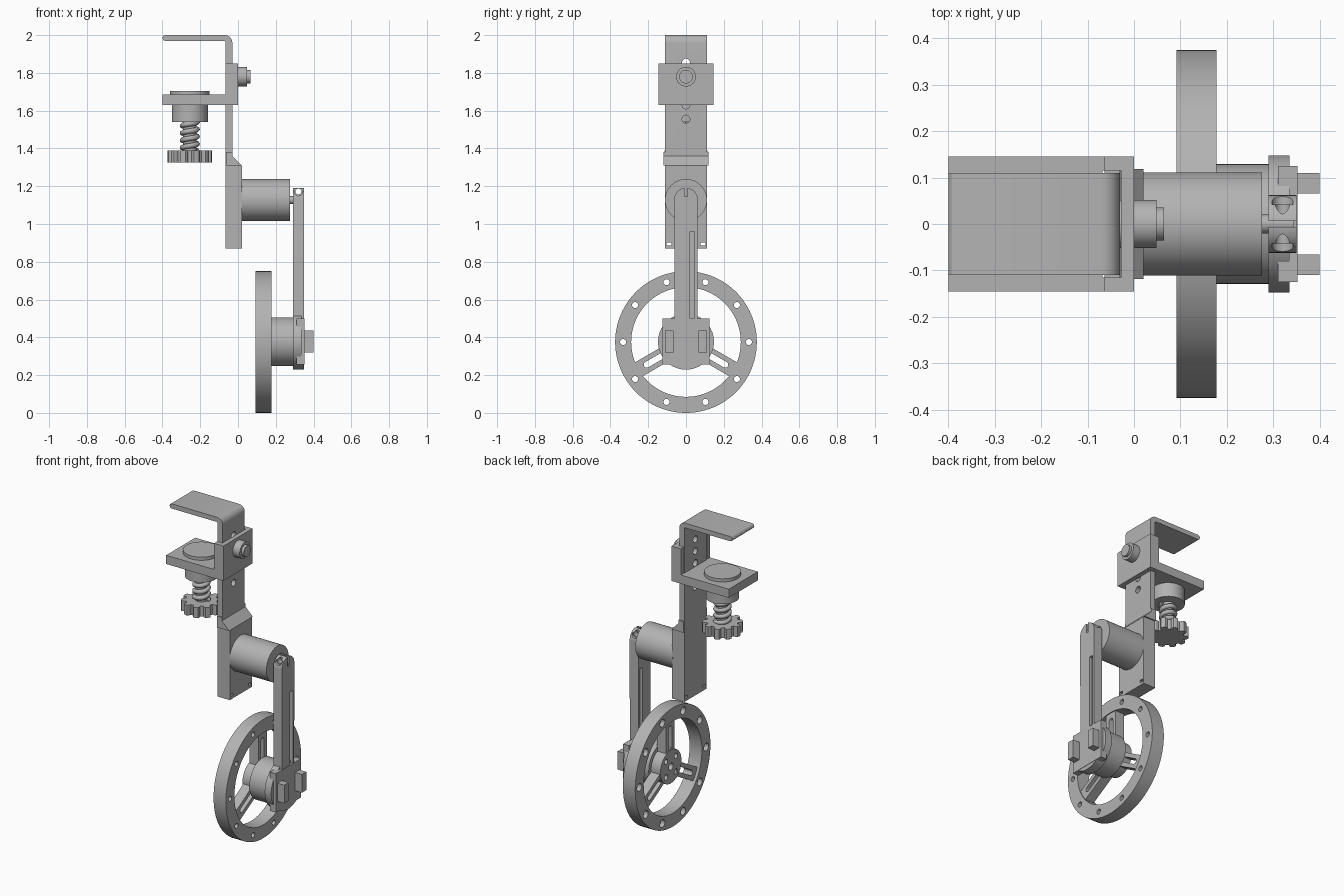
import bpy, bmesh
from math import sin, cos, pi, radians
from mathutils import Vector

if "Cube" in bpy.data.objects:
    bpy.data.objects.remove(bpy.data.objects["Cube"])

grey = bpy.data.materials.new("machined grey")
grey.use_nodes = True
grey.diffuse_color = (0.45, 0.45, 0.45, 1)
grey.node_tree.nodes["Principled BSDF"].inputs["Base Color"].default_value = grey.diffuse_color


def circle(u, v, r, n=48, start=0, sweep=360):
    steps = n if sweep == 360 else n + 1
    return [(u + r * cos(radians(start + sweep * i / n)),
             v + r * sin(radians(start + sweep * i / n))) for i in range(steps)]


def rect(u0, u1, v0, v1):
    return [(u0, v0), (u1, v0), (u1, v1), (u0, v1)]


def spin(points, angle, u, v):
    # turn a radial profile about the point (u, v)
    c, s = cos(radians(angle)), sin(radians(angle))
    return [(u + a * c - b * s, v + a * s + b * c) for a, b in points]


def prism(name, points, axis, lo, hi):
    # extrude a flat outline along an axis
    place = {"x": lambda a, b, h: (h, a, b),
             "y": lambda a, b, h: (a, h, b),
             "z": lambda a, b, h: (a, b, h)}[axis]
    bm = bmesh.new()
    low = [bm.verts.new(place(a, b, lo)) for a, b in points]
    high = [bm.verts.new(place(a, b, hi)) for a, b in points]
    bm.faces.new(low)
    bm.faces.new(high)
    for i in range(len(points)):
        j = (i + 1) % len(points)
        bm.faces.new((low[i], low[j], high[j], high[i]))
    bmesh.ops.recalc_face_normals(bm, faces=bm.faces)
    mesh = bpy.data.meshes.new(name)
    bm.to_mesh(mesh)
    bm.free()
    mesh.materials.append(grey)
    ob = bpy.data.objects.new(name, mesh)
    bpy.context.collection.objects.link(ob)
    return ob


def combine(ob, others, operation="DIFFERENCE"):
    bpy.context.view_layer.objects.active = ob
    for other in others:
        mod = ob.modifiers.new("bool", "BOOLEAN")
        mod.operation, mod.solver, mod.object = operation, "EXACT", other
        bpy.ops.object.modifier_apply(modifier=mod.name)
        bpy.data.objects.remove(other)
    return ob


# Hanger: bent strip with thick lower end
outline = [(-0.065, 0.87), (0.02, 0.87), (0.02, 1.31), (-0.03, 1.36)]
outline += circle(-0.07, 1.96, 0.04, 8, 0, 90)
outline += [(-0.385, 2.0)] + circle(-0.385, 1.985, 0.015, 6, 90, 180)
outline += circle(-0.075, 1.96, 0.01, 6, 90, -90)
hanger = prism("hanger_strip", outline, "y", -0.11, 0.11)
cuts = [prism("cut", circle(0, 1.555 + 0.075 * i, 0.021, 24), "x", -0.1, 0) for i in range(5)]
cuts += [prism("cut", rect(s * 0.09 - 0.013, s * 0.09 + 0.013, 0.887, 0.903), "x", -0.1, 0.1)
         for s in (-1, 1)]
combine(hanger, cuts)
prism("hanger_shoulder", [(-0.064, 1.31), (0.02, 1.31), (-0.03, 1.36), (-0.03, 1.38), (-0.064, 1.38)],
      "y", -0.118, 0.118)

# Sliding clamp jaw with a channel for the strip
jaw = prism("clamp_jaw", [(-0.4, 1.63), (0, 1.63), (0, 1.85), (-0.065, 1.85),
                          (-0.065, 1.685), (-0.4, 1.685)], "y", -0.145, 0.145)
combine(jaw, [prism("cut", rect(-0.068, -0.028, -0.115, 0.115), "z", 1.6, 1.9)])
prism("jaw_bolt", circle(0, 1.78, 0.052), "x", -0.03, 0.048)
prism("jaw_bolt_tip", circle(0, 1.78, 0.036), "x", 0.048, 0.065)

# Clamp screw: pad, nut, threaded rod and knob
sx = -0.255
prism("clamp_pad", circle(sx, 0, 0.105), "z", 1.684, 1.705)
prism("clamp_nut", circle(sx, 0, 0.095), "z", 1.54, 1.631)
prism("screw_core", circle(sx, 0, 0.036, 32), "z", 1.38, 1.545)
curve = bpy.data.curves.new("screw_thread", "CURVE")
curve.dimensions = "3D"
curve.bevel_depth, curve.bevel_resolution, curve.use_fill_caps = 0.014, 1, True
turns, steps = 4, 96
line = curve.splines.new("POLY")
line.points.add(steps)
for i, p in enumerate(line.points):
    a = 2 * pi * turns * i / steps
    p.co = (sx + 0.04 * cos(a), 0.04 * sin(a), 1.385 + 0.155 * i / steps, 1)
curve.materials.append(grey)
bpy.context.collection.objects.link(bpy.data.objects.new("screw_thread", curve))
tooth = [(0.092, -12), (0.108, -10), (0.115, -7), (0.117, 0), (0.115, 7), (0.108, 10), (0.092, 12)]
knob = [(sx + r * cos(radians(a + 36 * k)), r * sin(radians(a + 36 * k)))
        for k in range(10) for r, a in tooth]
prism("screw_knob", knob, "z", 1.325, 1.39)

# Motor and shaft
prism("motor_body", circle(0, 1.127, 0.111, 64), "x", 0.015, 0.276)
prism("motor_shaft", circle(0, 1.127, 0.02, 24), "x", 0.27, 0.345)

# Swing arm with split round top and a groove on each face
arm = prism("swing_arm", [(-0.06, 0.48), (0.06, 0.48)] + circle(0, 1.13, 0.062, 24, 0, 180),
            "x", 0.29, 0.35)
cuts = [prism("cut", rect(-0.007, 0.007, 1.13, 1.25), "x", 0.25, 0.4),
        prism("cut", circle(0.32, 1.172, 0.016, 24), "y", -0.1, 0.1)]
cuts += [prism("cut", circle(0.32, 1.172, 0.023, 24), "y", *sorted((s * 0.042, s * 0.1)))
         for s in (-1, 1)]
cuts += [prism("cut", rect(0.02, 0.046, 0.45, 0.96), "x", lo, hi)
         for lo, hi in ((0.25, 0.308), (0.332, 0.4))]
combine(arm, cuts)

# Bearing hub, end plate and two drive lugs
cz = 0.377
prism("hub_barrel", circle(0, cz, 0.129, 64), "x", 0.17, 0.292)
prism("hub_flange", circle(0, cz, 0.148, 64), "x", 0.29, 0.335)
prism("hub_flange_lower_lip", circle(0, cz, 0.148, 16, 215, 110), "x", 0.33, 0.35)
prism("end_plate", rect(-0.125, 0.125, 0.255, 0.5), "x", 0.31, 0.352)
for s, side in ((-1, "front"), (1, "back")):
    prism("drive_lug_" + side, rect(s * 0.088 - 0.022, s * 0.088 + 0.022, 0.32, 0.435),
          "x", 0.345, 0.4)

# Wheel: drilled rim, slotted spokes and centre boss
cz = 0.375
rim = prism("wheel_rim", circle(0, cz, 0.375, 96), "x", 0.092, 0.178)
cuts = [prism("cut", circle(0, cz, 0.29, 96), "x", 0.05, 0.22)]
for k in range(10):
    a = 2 * pi * k / 10
    u, v = 0.333 * cos(a), cz + 0.333 * sin(a)
    cuts.append(prism("cut", circle(u, v, 0.016, 20), "x", 0.05, 0.22))
    cuts.append(prism("cut", circle(u, v, 0.024, 20), "x", 0.05, 0.12))
combine(rim, cuts)
for k, angle in enumerate((90, 210, 330)):
    spoke = prism("wheel_spoke_%d" % (k + 1), spin(rect(0.08, 0.3, -0.042, 0.042), angle, 0, cz),
                  "x", 0.11, 0.172)
    slot = [(0.11, 0.016), (0.11, -0.016)] + circle(0.24, 0, 0.016, 10, -90, 180)
    combine(spoke, [prism("cut", spin(slot, angle, 0, cz), "x", 0.05, 0.22)])
boss = prism("wheel_boss", circle(0, cz, 0.105, 64), "x", 0.105, 0.178)
cuts = [prism("cut", circle(0.07 * cos(a), cz + 0.07 * sin(a), 0.017, 20), "x", 0.05, 0.15)
        for a in (radians(45 + 90 * k) for k in range(4))]
cuts.append(prism("cut", circle(0, cz, 0.022, 24), "x", 0.05, 0.15))
combine(boss, cuts)

# Smooth the round walls, keep the edges sharp
bpy.ops.object.select_all(action="DESELECT")
for ob in bpy.context.collection.objects:
    if ob.type == "MESH":
        ob.select_set(True)
        bpy.context.view_layer.objects.active = ob
bpy.ops.object.shade_smooth_by_angle(angle=radians(30))
